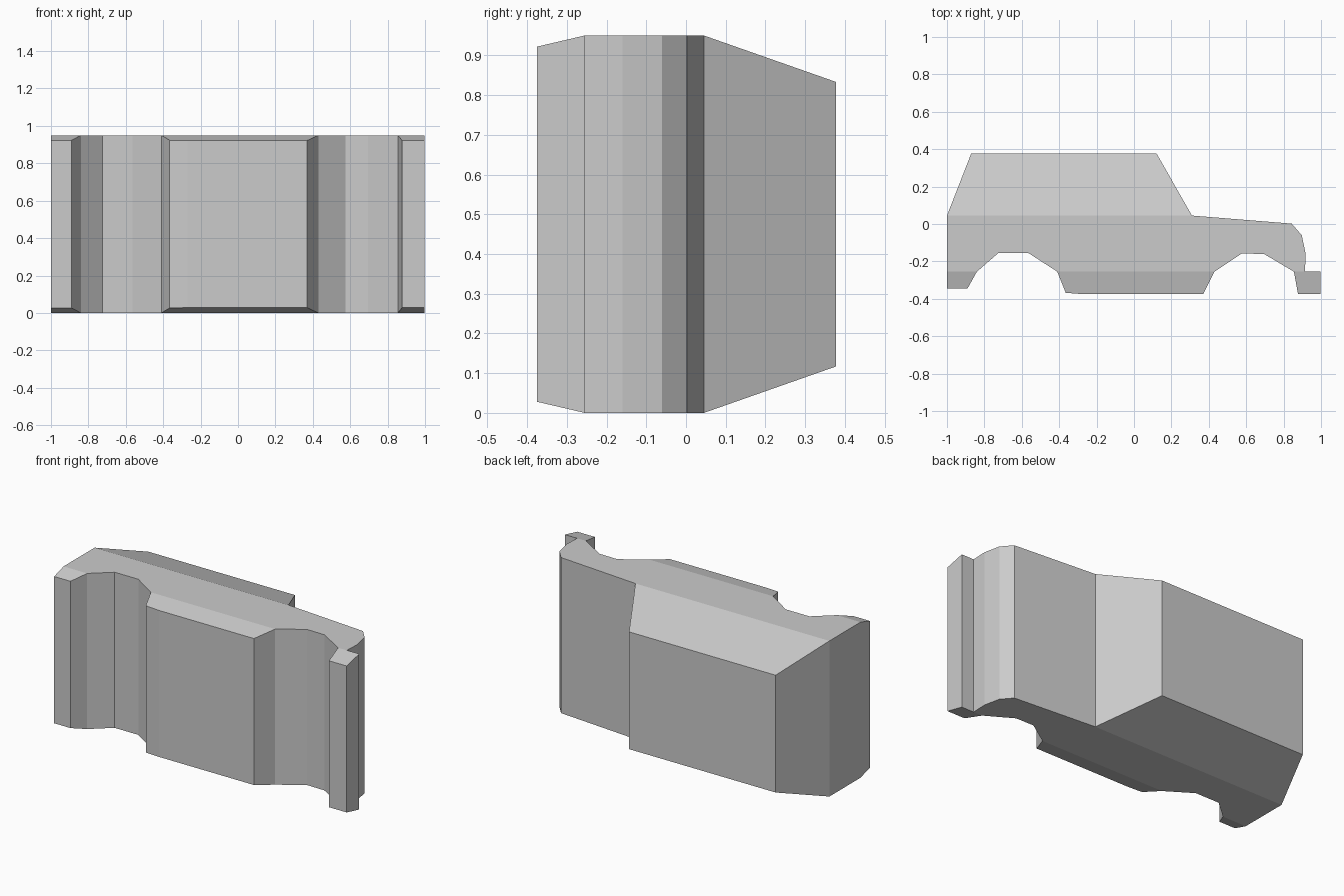
import bpy, bmesh

WIDTH = 0.95
# side outline of the body, counter-clockwise: x, y, inset of each side
OUTLINE = [
    (-1, 0.045, 0), (-1, -0.255, 0),
    # rear bumper
    (-1, -0.345, 0.027), (-0.89, -0.345, 0.027),
    # rear wheel arch
    (-0.84, -0.255, 0), (-0.725, -0.155, 0), (-0.565, -0.155, 0), (-0.41, -0.255, 0),
    # sill
    (-0.365, -0.368, 0.027), (-0.27, -0.375, 0.028), (0.37, -0.375, 0.028),
    # front wheel arch
    (0.43, -0.255, 0), (0.575, -0.158, 0), (0.695, -0.16, 0), (0.855, -0.255, 0),
    # front bumper
    (0.877, -0.375, 0.028), (0.997, -0.375, 0.028), (0.997, -0.255, 0), (0.914, -0.255, 0),
    # nose and bonnet
    (0.918, -0.16, 0), (0.897, -0.06, 0), (0.843, 0.002, 0), (0.31, 0.045, 0),
    # roof
    (0.12, 0.378, 0.117), (-0.87, 0.378, 0.117),
]
# each side is split into flat panels: main, cabin, and three tucked-in lower flaps
PANELS = [
    [0, 1, 4, 5, 6, 7, 11, 12, 13, 14, 18, 19, 20, 21, 22],
    [0, 22, 23, 24],
    [1, 2, 3, 4],
    [7, 8, 9, 10, 11],
    [14, 15, 16, 17, 18],
]

bm = bmesh.new()
low = [bm.verts.new((x, y, i)) for x, y, i in OUTLINE]
high = [bm.verts.new((x, y, WIDTH - i)) for x, y, i in OUTLINE]

# both side surfaces
for panel in PANELS:
    bm.faces.new([low[k] for k in panel])
    bm.faces.new([high[k] for k in panel])

# skin running around the outline
n = len(OUTLINE)
for k in range(n):
    j = (k + 1) % n
    bm.faces.new((low[k], low[j], high[j], high[k]))

bmesh.ops.recalc_face_normals(bm, faces=bm.faces)
mesh = bpy.data.meshes.new("car_body")
bm.to_mesh(mesh)
bm.free()
body = bpy.data.objects.new("car_body", mesh)
bpy.context.collection.objects.link(body)
